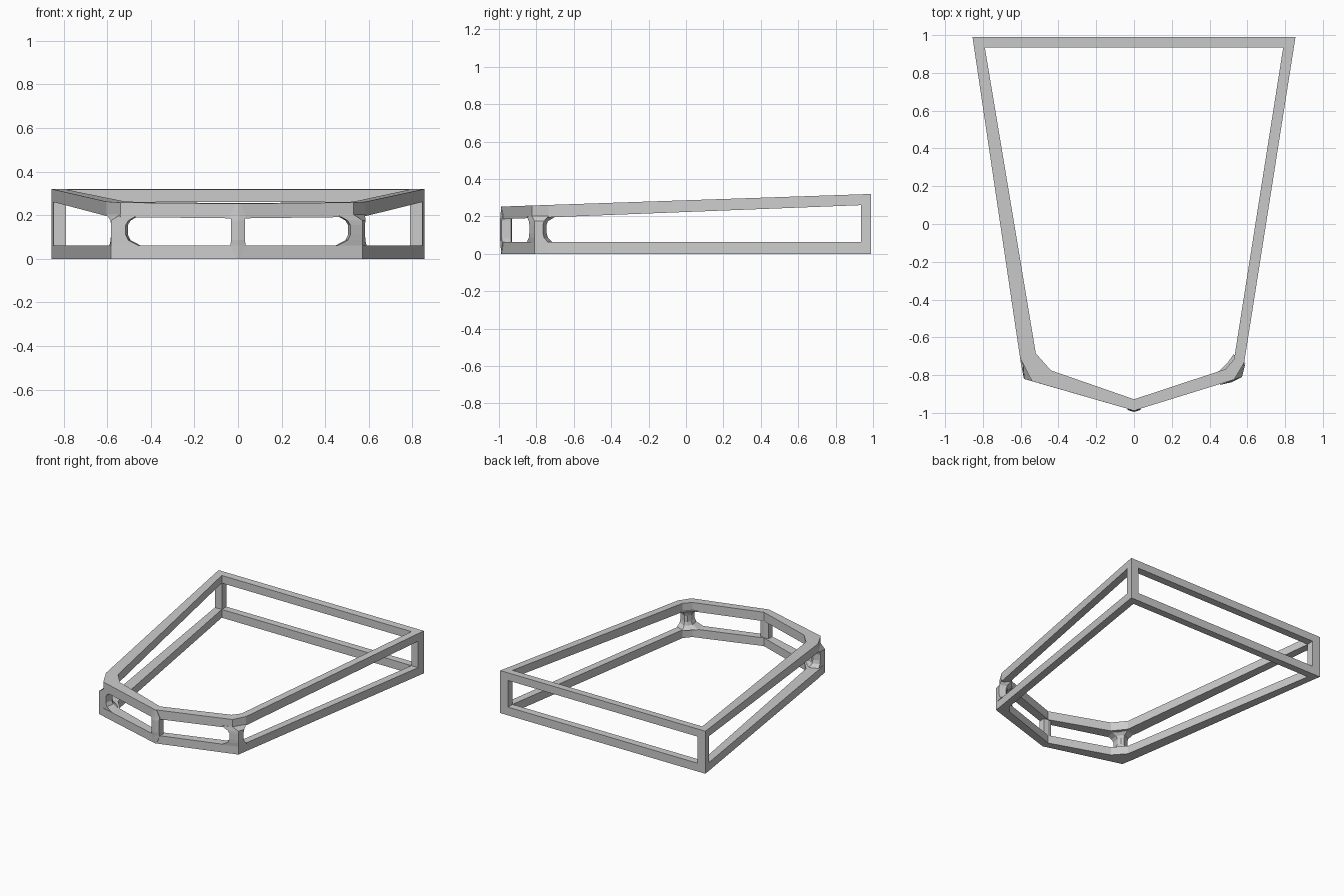
import bpy, bmesh

if "Cube" in bpy.data.objects:
    bpy.data.objects.remove(bpy.data.objects["Cube"])


def make(name, verts, faces):
    me = bpy.data.meshes.new(name)
    me.from_pydata(verts, [], faces)
    bm = bmesh.new()
    bm.from_mesh(me)
    bmesh.ops.recalc_face_normals(bm, faces=bm.faces)
    bm.to_mesh(me)
    bm.free()
    ob = bpy.data.objects.new(name, me)
    bpy.context.collection.objects.link(ob)
    return ob


def top_z(y):
    return 0.32 + (min(y, 0.99) - 0.99) * 0.034


def under_z(y):
    return 0.26 + (y - 0.93) * 0.039


def ring(name, outer, inner, low, high):
    """Closed rail with a four-sided section between two plan outlines."""
    n = len(outer)
    rows = [[(x, y, f(y)) for x, y in pts]
            for pts, f in ((outer, low), (outer, high), (inner, high), (inner, low))]
    faces = []
    for r in range(4):
        s = (r + 1) % 4
        for i in range(n):
            j = (i + 1) % n
            faces.append((r * n + i, r * n + j, s * n + j, s * n + i))
    return make(name, sum(rows, []), faces)


def loft(name, sections):
    """Capped post through matching sections of 3D points."""
    n = len(sections[0])
    faces = [tuple(range(n)), tuple(range((len(sections) - 1) * n, len(sections) * n))]
    for k in range(len(sections) - 1):
        for i in range(n):
            j = (i + 1) % n
            faces.append((k * n + i, k * n + j, k * n + n + j, k * n + n + i))
    return make(name, sum(sections, []), faces)


# Upper and lower rails share the inner outline; the upper one cuts the front corners
inner = [(-0.79, 0.935), (-0.52, -0.685), (-0.44, -0.775), (0, -0.928),
         (0.485, -0.768), (0.53, -0.715), (0.79, 0.935)]
upper = [(-0.855, 0.99), (-0.603, -0.71), (-0.54, -0.832), (0, -0.988),
         (0.53, -0.824), (0.583, -0.735), (0.855, 0.99)]
lower = [(-0.855, 0.99), (-0.6, -0.73), (-0.583, -0.82), (0, -0.988),
         (0.572, -0.81), (0.582, -0.74), (0.855, 0.99)]
ring("upper_rail", upper, inner, under_z, top_z)
ring("lower_rail", lower, inner, lambda y: 0.0, lambda y: 0.062)

# Rear corner posts
for side, s in (("left", -1), ("right", 1)):
    plan = [(s * 0.855, 0.99), (s * 0.79, 0.99), (s * 0.79, 0.935), (s * 0.846, 0.935)]
    loft(f"rear_post_{side}", [[(x, y, 0.062) for x, y in plan],
                               [(x, y, under_z(y)) for x, y in plan]])

# Front corner posts, flaring into the rails at both ends
for side, s, tip, cut, heel in (("left", -1, (0.583, -0.82), (0.54, -0.832), (0.603, -0.71)),
                                ("right", 1, (0.572, -0.81), (0.53, -0.824), (0.583, -0.735))):
    # plan points: heel, tip, window edge, inner window edge, inner corner, inner heel
    waist = [(0.583, -0.765), tip, (0.515, -0.838), (0.505, -0.782),
             (0.517, -0.755), (0.535, -0.745)]
    flare = [(0.59, -0.735), tip, (0.455, -0.852), (0.445, -0.783),
             (0.495, -0.735), (0.527, -0.71)]
    head = [heel, cut, (0.455, -0.852), (0.445, -0.783), (0.495, -0.735), (0.527, -0.69)]
    mid = [tuple(0.8 * a + 0.2 * b for a, b in zip(p, q)) for p, q in zip(waist, flare)]
    levels = ((flare, 0.06), (mid, 0.085), (waist, 0.11), (waist, 0.155),
              (mid, 0.175), (head, 0.203))
    loft(f"front_corner_post_{side}",
         [[(s * x, y, z) for x, y in plan] for plan, z in levels])

# Slim front centre post, widest at mid height
rows = []
for z, w, y in ((0.004, 0.012, -0.989), (0.06, 0.035, -0.992), (0.085, 0.032, -0.995),
                (0.175, 0.032, -0.995), (0.2, 0.035, -0.992), (0.248, 0.012, -0.989)):
    rows.append([(0, y, z), (w, y + w * 0.3, z), (w, -0.935, z),
                 (0, -0.93, z), (-w, -0.935, z), (-w, y + w * 0.3, z)])
loft("front_centre_post", rows)
